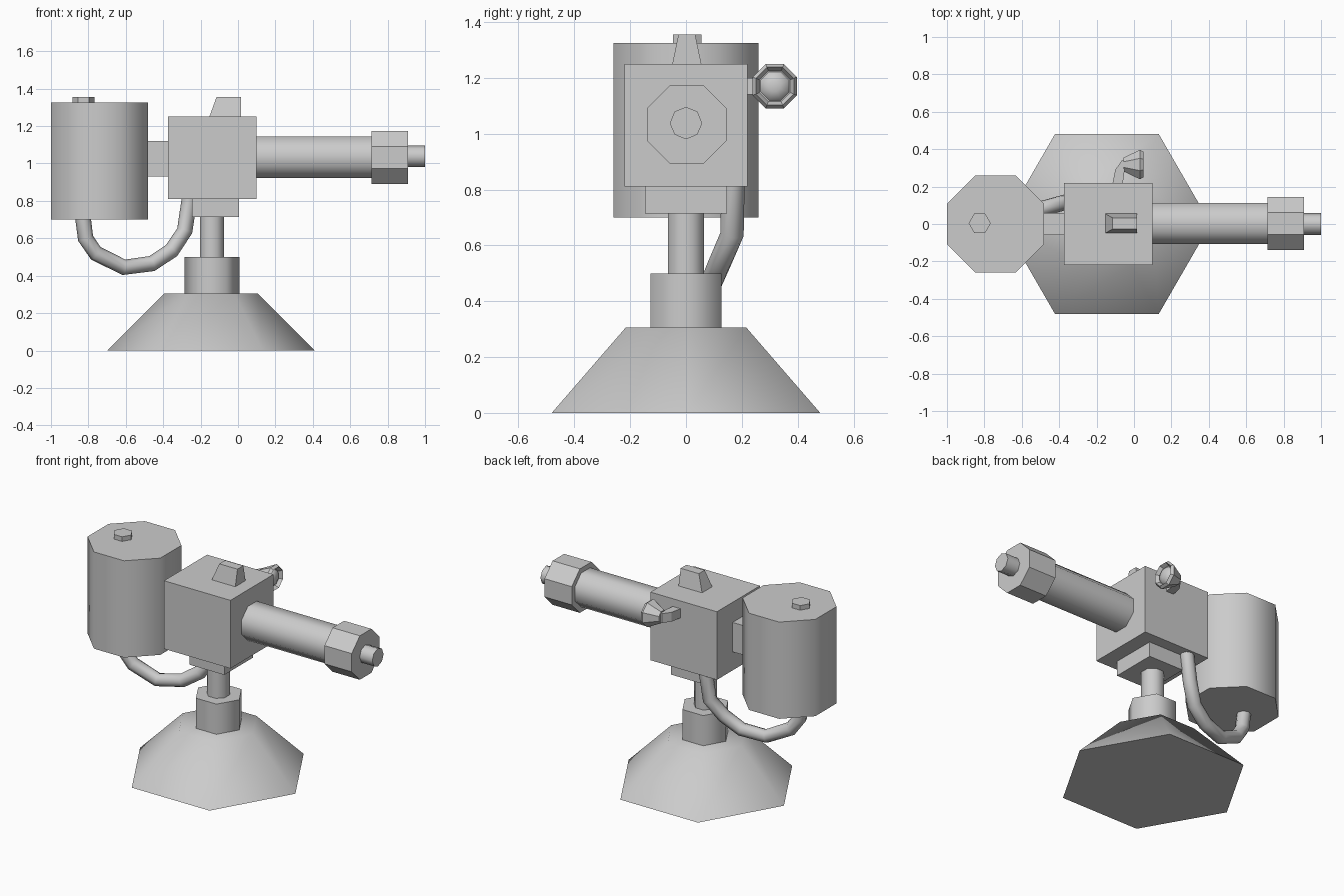
import bpy, bmesh, math
from mathutils import Vector, Matrix

if "Cube" in bpy.data.objects:
    bpy.data.objects.remove(bpy.data.objects["Cube"], do_unlink=True)

grey = bpy.data.materials.new("light grey")
grey.use_nodes = True
grey.diffuse_color = (0.6, 0.6, 0.6, 1)
grey.node_tree.nodes["Principled BSDF"].inputs["Base Color"].default_value = grey.diffuse_color


def finish(name, bm, smooth=0):
    bmesh.ops.recalc_face_normals(bm, faces=bm.faces)
    mesh = bpy.data.meshes.new(name)
    bm.to_mesh(mesh)
    bm.free()
    mesh.materials.append(grey)
    obj = bpy.data.objects.new(name, mesh)
    bpy.context.collection.objects.link(obj)
    if smooth:
        bpy.ops.object.select_all(action='DESELECT')
        obj.select_set(True)
        bpy.context.view_layer.objects.active = obj
        bpy.ops.object.shade_smooth_by_angle(angle=math.radians(smooth))
    return obj


def turned(name, sides, profile, origin, axis='Z', turn=0.0, smooth=0):
    """Stack polygon rings of (height, radius) along an axis and cap the ends."""
    bm = bmesh.new()
    rings = []
    for h, r in profile:
        angles = [2 * math.pi * (i + turn) / sides for i in range(sides)]
        rings.append([bm.verts.new((r * math.cos(a), r * math.sin(a), h)) for a in angles])
    for low, high in zip(rings, rings[1:]):
        for i in range(sides):
            j = (i + 1) % sides
            bm.faces.new((low[i], low[j], high[j], high[i]))
    bm.faces.new(rings[0])
    bm.faces.new(rings[-1])
    if axis == 'X':
        bm.transform(Matrix.Rotation(math.pi / 2, 4, 'Y'))
    bm.transform(Matrix.Translation(origin))
    return finish(name, bm, smooth)


def box(name, low, high):
    bm = bmesh.new()
    bmesh.ops.create_cube(bm, size=1)
    low, high = Vector(low), Vector(high)
    for v in bm.verts:
        v.co = (low + high) / 2 + v.co * (high - low)
    return finish(name, bm)


def flat(r):
    """Corner radius of an octagon whose flats lie at distance r."""
    return r / math.cos(math.pi / 8)


# Stand
turned("base", 6, [(0, 0.555), (0.305, 0.25)], (-0.145, 0, 0), smooth=62)
turned("collar", 6, [(0.30, 0.147), (0.5, 0.147)], (-0.138, 0, 0), smooth=62)
turned("post", 8, [(0.49, flat(0.064)), (0.73, flat(0.064))], (-0.14, 0, 0), turn=0.5, smooth=50)
box("mount_block", (-0.245, -0.147, 0.715), (0.005, 0.147, 0.82))

# Body and barrel
box("body", (-0.375, -0.22, 0.81), (0.1, 0.22, 1.25))
axis = (0, 0.003, 1.033)
turned("barrel", 8, [(0.08, flat(0.11)), (0.73, flat(0.11))], axis, 'X', 0.5, 50)
turned("nozzle", 8, [(0.715, flat(0.142)), (0.91, flat(0.142))], axis, 'X', 0.5)
turned("nozzle_tip", 8, [(0.9, 0.058), (1.0, 0.058)], (0, 0, 1.038), 'X', 0, 50)

# Sight on top, tapered with a sloping back
bm = bmesh.new()
bmesh.ops.create_cube(bm, size=1)
for v in bm.verts:
    top = v.co.z > 0
    back = -0.115 if top else -0.155
    v.co = (0.015 if v.co.x > 0 else back,
            math.copysign(0.03 if top else 0.053, v.co.y) + 0.003,
            1.355 if top else 1.245)
finish("sight", bm)

# Tank and its connection to the body
turned("tank", 8, [(0.7, flat(0.26)), (1.325, flat(0.26))], (-0.74, 0, 0), turn=0.5, smooth=50)
turned("tank_cap", 6, [(1.32, 0.059), (1.355, 0.059)], (-0.825, 0.004, 0))
box("tank_bracket", (-0.5, -0.06, 0.93), (-0.36, 0.06, 1.12))

# Hose sagging from the tank to the body
path = [(-0.83, 0, 0.72), (-0.815, 0, 0.6), (-0.76, 0.015, 0.52), (-0.61, 0.05, 0.445),
        (-0.46, 0.09, 0.465), (-0.355, 0.12, 0.535), (-0.285, 0.165, 0.64), (-0.258, 0.168, 0.82)]
bm = bmesh.new()
points = [Vector(p) for p in path]
rings = []
for k, p in enumerate(points):
    way = (points[min(k + 1, len(points) - 1)] - points[max(k - 1, 0)]).normalized()
    side = way.cross(Vector((0, 1, 0))).normalized()
    up = side.cross(way)
    rings.append([bm.verts.new(p + 0.042 * (side * math.cos(a) + up * math.sin(a)))
                  for a in (i * math.pi / 4 for i in range(8))])
for a, b in zip(rings, rings[1:]):
    for i in range(8):
        bm.faces.new((a[i], a[i - 1], b[i - 1], b[i]))
bm.faces.new(rings[0])
bm.faces.new(rings[-1])
finish("hose", bm, 50)

# Side lamp: bent arm, hollow housing and domed bulb
bm = bmesh.new()
outline = [(-0.115, 0.215), (-0.06, 0.215), (-0.05, 0.29), (-0.04, 0.34), (-0.065, 0.34), (-0.1, 0.29)]
bottom = bm.faces.new([bm.verts.new((x, y, 1.14)) for x, y in outline])
grown = bmesh.ops.extrude_face_region(bm, geom=[bottom])["geom"]
bmesh.ops.translate(bm, vec=(0, 0, 0.06), verts=[g for g in grown if isinstance(g, bmesh.types.BMVert)])
finish("lamp_arm", bm)
lamp = (0, 0.318, 1.17)
turned("lamp_housing", 8, [(-0.055, 0.04), (0.032, flat(0.079)), (0.05, flat(0.068)), (0.025, flat(0.055))],
       lamp, 'X', 0.5)
turned("lamp_bulb", 8, [(0.02, flat(0.054)), (0.038, 0.046), (0.048, 0.02)], lamp, 'X', 0.5, 50)
